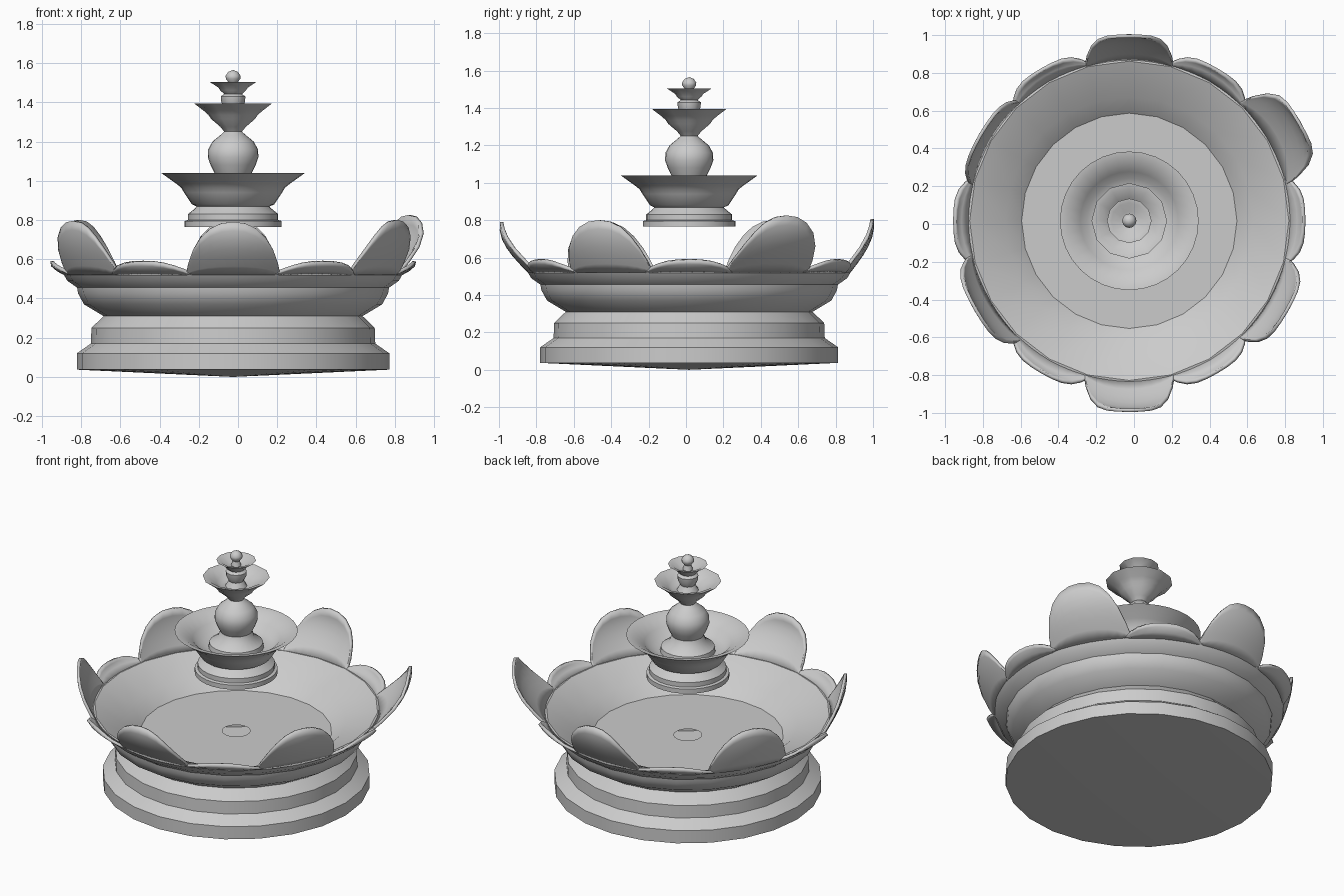
import bpy, bmesh, math
from mathutils import Vector

if "Cube" in bpy.data.objects:
    bpy.data.objects.remove(bpy.data.objects["Cube"])

CENTRE = Vector((-0.025, 0.017, 0))


def finish(name, bm, angle=36):
    bmesh.ops.recalc_face_normals(bm, faces=bm.faces)
    me = bpy.data.meshes.new(name)
    bm.to_mesh(me)
    bm.free()
    ob = bpy.data.objects.new(name, me)
    bpy.context.collection.objects.link(ob)
    ob.location = CENTRE
    bpy.ops.object.select_all(action='DESELECT')
    ob.select_set(True)
    bpy.context.view_layer.objects.active = ob
    bpy.ops.object.shade_smooth_by_angle(angle=math.radians(angle))
    return ob


def lathe(name, profile, sides):
    """Spin a (radius, height) profile around the vertical axis."""
    bm = bmesh.new()
    vs = [bm.verts.new((r, 0, z)) for r, z in profile]
    es = [bm.edges.new(p) for p in zip(vs, vs[1:])]
    bmesh.ops.spin(bm, geom=vs + es, cent=(0, 0, 0), axis=(0, 0, 1),
                   angle=math.tau, steps=sides, use_duplicate=False)
    bmesh.ops.remove_doubles(bm, verts=bm.verts, dist=1e-4)
    return finish(name, bm)


def petal(name, angle, half, reach, height, power, cols=12, rows=6):
    """Curved sheet growing from the basin rim, with a rounded outline."""
    bm = bmesh.new()
    rim_r, rim_z = 0.855, 0.525
    a = math.radians(angle)
    out, side = Vector((math.cos(a), math.sin(a), 0)), Vector((-math.sin(a), math.cos(a), 0))
    grid = []
    for i in range(cols + 1):
        u = math.sin((i / cols - 0.5) * math.pi)
        top = max(0.06, (1 - abs(u) ** 2.3) ** power) if abs(u) < 1 else 0.06
        col = []
        for j in range(rows + 1):
            t = top * j / rows
            r = rim_r + (reach - rim_r) * math.sin(1.75 * t) - 0.035 * u * u
            col.append(bm.verts.new(out * r + side * half * u + Vector((0, 0, rim_z + height * t))))
        grid.append(col)
    for c, d in zip(grid, grid[1:]):
        for j in range(rows):
            bm.faces.new((c[j], d[j], d[j + 1], c[j + 1]))
    ob = finish(name, bm, 50)
    sol = ob.modifiers.new("thickness", 'SOLIDIFY')
    sol.thickness = 0.018
    sol.offset = 0
    return ob


# Hollow base and basin, with a drain hole in the floor
lathe("basin", [(0, 0.0), (0.797, 0.037), (0.797, 0.12), (0.725, 0.17), (0.722, 0.25),
                (0.66, 0.31), (0.76, 0.37), (0.79, 0.425), (0.795, 0.455), (0.845, 0.49),
                (0.868, 0.53), (0.845, 0.535), (0.655, 0.45), (0.57, 0.38), (0.083, 0.38)], 24)

# Six large petals: angle, half width, reach, height
for k, (ang, half, reach, h) in enumerate([
        (30, 0.25, 1.04, 0.30), (90, 0.23, 0.98, 0.28), (150, 0.25, 0.91, 0.275),
        (210, 0.26, 0.94, 0.27), (270, 0.235, 1.005, 0.265), (330, 0.245, 0.96, 0.275)]):
    petal(f"large_petal_{k + 1}", ang, half, reach, h, 0.6)

# Six low petals between them
for k in range(6):
    petal(f"small_petal_{k + 1}", 60 * k, 0.235, 0.925, 0.065, 0.9, rows=3)

# Floating lower bowl on its foot
lathe("lower_bowl", [(0, 0.765), (0.247, 0.765), (0.247, 0.795), (0.23, 0.80), (0.23, 0.83),
                     (0.205, 0.85), (0.185, 0.868), (0.21, 0.88), (0.25, 0.94), (0.265, 0.965),
                     (0.29, 0.985), (0.367, 1.04), (0.33, 1.035), (0.26, 0.99), (0.225, 0.95),
                     (0.165, 0.935), (0, 0.935)], 32)

# Bulb column
lathe("bulb_column", [(0.165, 0.935), (0.16, 0.965), (0.11, 1.0), (0.095, 1.04), (0.115, 1.08),
                      (0.129, 1.12), (0.127, 1.16), (0.105, 1.2), (0.068, 1.23), (0.045, 1.25),
                      (0.045, 1.26)], 24)

# Middle and top cups
lathe("middle_cup", [(0, 1.25), (0.045, 1.25), (0.065, 1.275), (0.112, 1.315), (0.125, 1.335),
                     (0.15, 1.357), (0.2, 1.395), (0.17, 1.39), (0.12, 1.355), (0.09, 1.335),
                     (0, 1.335)], 12)
lathe("top_cup", [(0.065, 1.335), (0.045, 1.37), (0.06, 1.4), (0.063, 1.43), (0.045, 1.442),
                  (0.065, 1.46), (0.075, 1.475), (0.118, 1.503), (0.095, 1.5), (0.05, 1.47),
                  (0, 1.47)], 12)

# Finial
lathe("finial", [(0.03, 1.47), (0.022, 1.5), (0.037, 1.52), (0.038, 1.535), (0.025, 1.555),
                 (0, 1.565)], 12)
